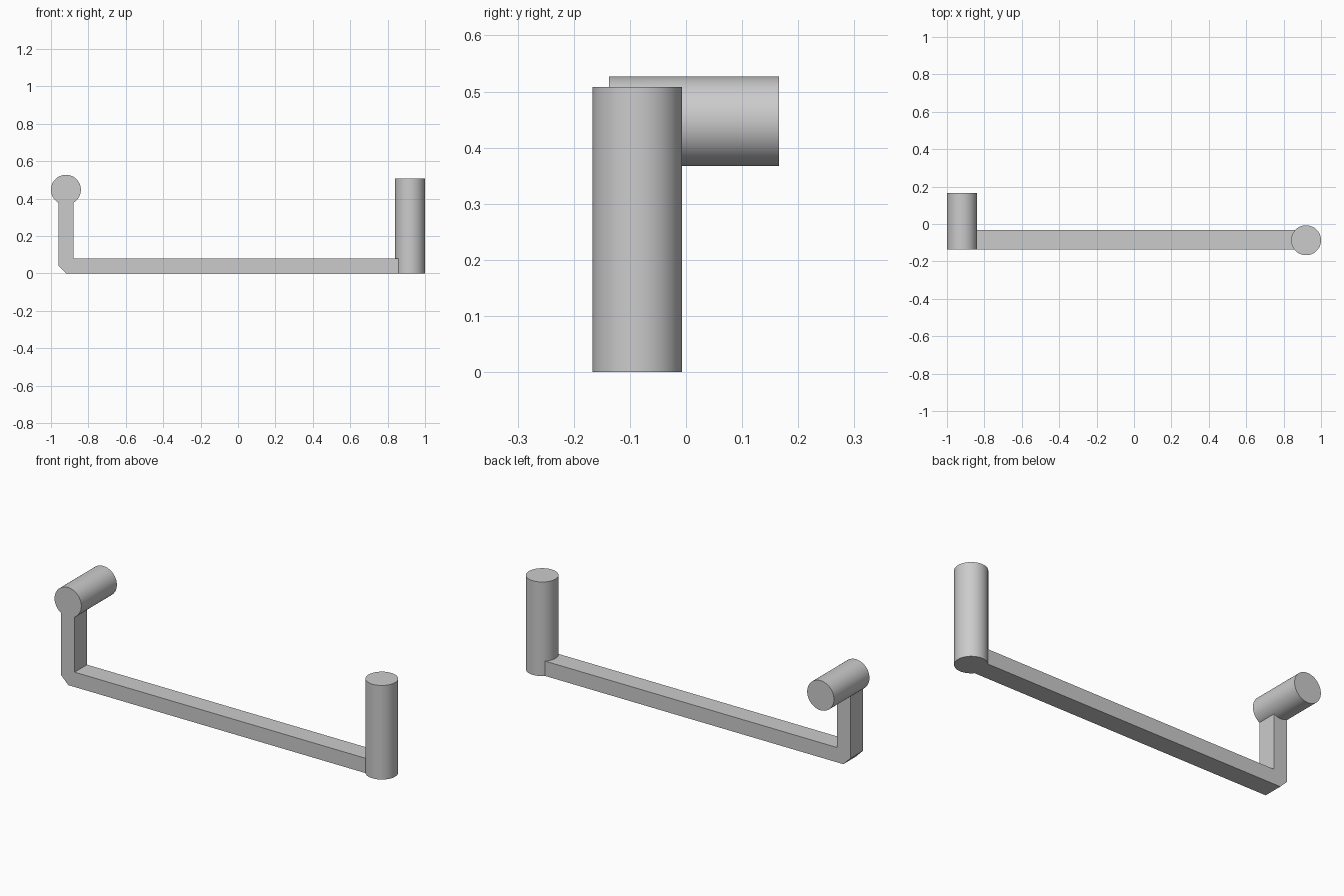
import bpy, bmesh, math
from mathutils import Matrix

cube = bpy.data.objects.get("Cube")
if cube:
    bpy.data.objects.remove(cube, do_unlink=True)

grey = bpy.data.materials.new("plain_grey")
grey.use_nodes = True
colour = (0.6, 0.6, 0.6, 1)
grey.diffuse_color = colour
grey.node_tree.nodes["Principled BSDF"].inputs["Base Color"].default_value = colour

FRONT, BACK = -0.137, -0.031   # depth of the square bar
RADIUS = 0.08


def add_object(name, bm):
    bmesh.ops.recalc_face_normals(bm, faces=bm.faces)
    mesh = bpy.data.meshes.new(name)
    bm.to_mesh(mesh)
    bm.free()
    mesh.materials.append(grey)
    obj = bpy.data.objects.new(name, mesh)
    bpy.context.collection.objects.link(obj)
    return obj


def add_cylinder(name, length, location, tilt=0):
    bm = bmesh.new()
    place = Matrix.Translation(location) @ Matrix.Rotation(tilt, 4, "X")
    bmesh.ops.create_cone(bm, cap_ends=True, segments=64, radius1=RADIUS,
                          radius2=RADIUS, depth=length, matrix=place)
    obj = add_object(name, bm)
    bpy.ops.object.select_all(action="DESELECT")
    obj.select_set(True)
    bpy.context.view_layer.objects.active = obj
    bpy.ops.object.shade_smooth_by_angle(angle=math.radians(30))
    return obj


# L-shaped bar: long foot and short riser with a chamfered outer corner
profile = [(-0.96, 0.43), (-0.96, 0.042), (-0.918, 0), (0.92, 0),
           (0.92, 0.08), (-0.88, 0.08), (-0.88, 0.43)]
bm = bmesh.new()
face = bm.faces.new([bm.verts.new((x, FRONT, z)) for x, z in profile])
extruded = bmesh.ops.extrude_face_region(bm, geom=[face])["geom"]
bmesh.ops.translate(bm, vec=(0, BACK - FRONT, 0),
                    verts=[v for v in extruded if isinstance(v, bmesh.types.BMVert)])
add_object("angled_bar", bm)

# Upright post at the far end of the bar
add_cylinder("upright_post", 0.508, (0.92, -0.087, 0.254))

# Horizontal grip on top of the riser, flush with its front
add_cylinder("horizontal_grip", 0.303, (-0.92, 0.0145, 0.447), math.pi / 2)
